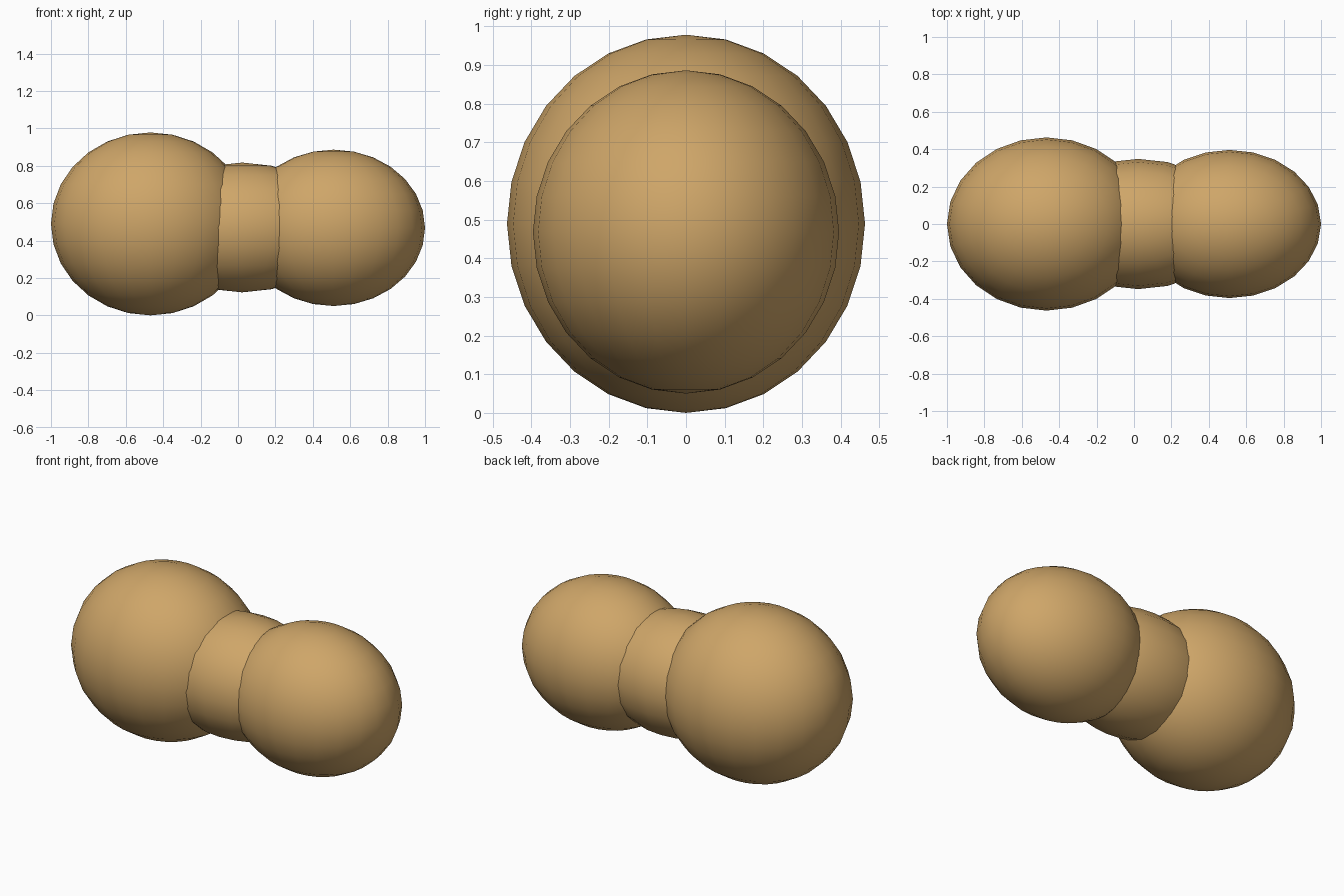
import bpy

if "Cube" in bpy.data.objects:
    bpy.data.objects.remove(bpy.data.objects["Cube"])

mat = bpy.data.materials.new("tan")
mat.diffuse_color = (0.62, 0.38, 0.14, 1)
mat.use_nodes = True
mat.node_tree.nodes["Principled BSDF"].inputs["Base Color"].default_value = mat.diffuse_color


def ball(name, segments, rings, centre, radii):
    bpy.ops.mesh.primitive_uv_sphere_add(segments=segments, ring_count=rings,
                                         radius=1, location=centre)
    ob = bpy.context.object
    ob.name = name
    ob.scale = radii
    bpy.ops.object.transform_apply(location=False, rotation=False, scale=True)
    bpy.ops.object.shade_smooth()
    ob.data.materials.append(mat)
    return ob


# two rounded lobes joined by a narrower waist
ball("large_lobe", 24, 14, (-0.468, 0, 0.489), (0.532, 0.463, 0.489))
ball("small_lobe", 24, 14, (0.511, 0, 0.468), (0.489, 0.396, 0.418))
ball("waist", 20, 10, (0.022, 0, 0.47), (0.51, 0.348, 0.347))
